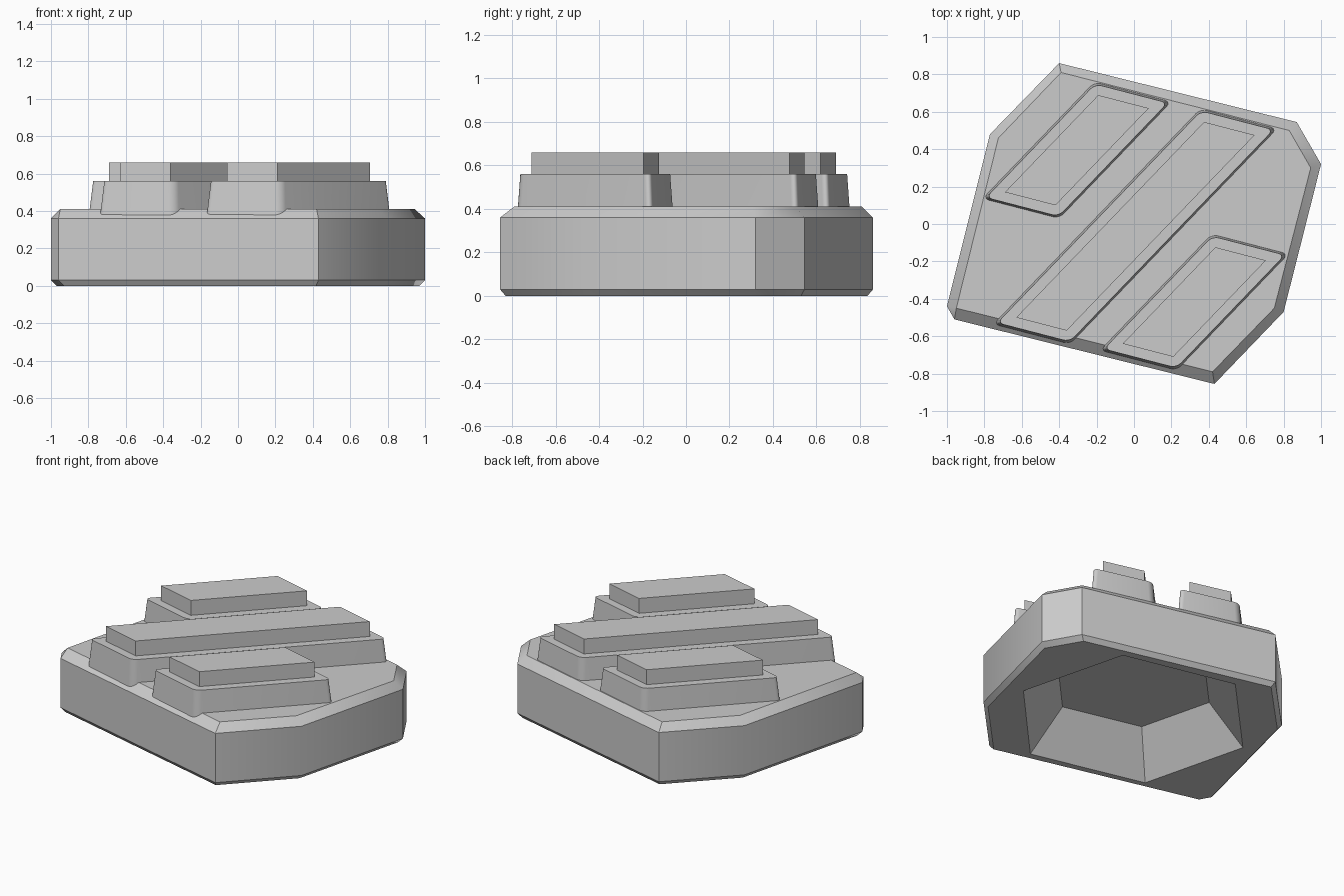
import bpy, bmesh, math
from mathutils import Vector

if "Cube" in bpy.data.objects:
    bpy.data.objects.remove(bpy.data.objects["Cube"])

grey = bpy.data.materials.new("mid_grey")
grey.diffuse_color = (0.6, 0.6, 0.6, 1)
grey.use_nodes = True
grey.node_tree.nodes["Principled BSDF"].inputs["Base Color"].default_value = grey.diffuse_color


def finish(bm, name):
    """Turn a bmesh into a smooth-by-angle object."""
    bmesh.ops.remove_doubles(bm, verts=bm.verts, dist=0.0005)
    bmesh.ops.recalc_face_normals(bm, faces=bm.faces)
    mesh = bpy.data.meshes.new(name)
    bm.to_mesh(mesh)
    bm.free()
    mesh.materials.append(grey)
    ob = bpy.data.objects.new(name, mesh)
    bpy.context.collection.objects.link(ob)
    bpy.ops.object.select_all(action='DESELECT')
    ob.select_set(True)
    bpy.context.view_layer.objects.active = ob
    bpy.ops.object.shade_smooth_by_angle(angle=math.radians(35))
    return ob


def ring(bm, pts, z, scale=1.0):
    return [bm.verts.new((x * scale, y * scale, z)) for x, y in pts]


def skin(bm, rings):
    """Join consecutive rings with quads."""
    for a, b in zip(rings, rings[1:]):
        n = len(a)
        for i in range(n):
            j = (i + 1) % n
            bm.faces.new((a[i], a[j], b[j], b[i]))


# Base block: chamfered eight-sided slab with a tapered recess underneath
outline = [(-0.40, 0.86), (0.87, 0.545), (1.0, 0.32), (0.80, -0.47),
           (0.43, -0.855), (-0.96, -0.51), (-1.0, -0.44), (-0.77, 0.48)]
top_edge = [(-0.39, 0.81), (0.83, 0.50), (0.945, 0.30), (0.75, -0.45),
            (0.42, -0.79), (-0.95, -0.45), (-0.95, -0.45), (-0.725, 0.46)]
recess = [(-0.20, 0.72), (0.55, 0.55), (0.735, -0.17),
          (0.21, -0.73), (-0.55, -0.55), (-0.73, 0.16)]

bm = bmesh.new()
top = ring(bm, top_edge, 0.41)
foot = ring(bm, outline, 0.0, 0.97)
skin(bm, [top, ring(bm, outline, 0.36), ring(bm, outline, 0.03), foot])
bm.faces.new(top)
rim = ring(bm, recess, 0.0)
roof = ring(bm, recess, 0.255, 0.69)
skin(bm, [rim, roof])
bm.faces.new(roof)
# Flat underside between the foot and the recess rim
edges = []
for loop in (foot, rim):
    for i, v in enumerate(loop):
        w = loop[(i + 1) % len(loop)]
        edges.append(bm.edges.get((v, w)))
bmesh.ops.triangle_fill(bm, edges=edges, use_beauty=True)
finish(bm, "base_block")


# Diagonal stepped bars
def slanted(start, length, grow):
    """Parallelogram outline, pushed outward by grow on every side."""
    along = Vector((0.693, 0.721))
    across = Vector((0.968, -0.251))
    g = grow / abs(along.cross(across))
    p = Vector(start) - (along + across) * g
    u, v = along * (length + 2 * g), across * (0.279 + 2 * g)
    return [p, p + u, p + u + v, p + v]


def prism(name, low, high, z0, z1, radius=0.0):
    bm = bmesh.new()
    a, b = ring(bm, low, z0), ring(bm, high, z1)
    skin(bm, [a, b])
    bm.faces.new(a)
    bm.faces.new(b)
    if radius:
        uprights = [bm.edges.get((p, q)) for p, q in zip(a, b)]
        bmesh.ops.bevel(bm, geom=uprights, offset=radius, offset_type='OFFSET',
                        segments=5, profile=0.5, affect='EDGES')
    finish(bm, name)


for side, start, length in (("left", (-0.69, 0.17), 0.72),
                            ("middle", (-0.63, -0.50), 1.45),
                            ("right", (-0.06, -0.64), 0.715)):
    prism(side + "_bar_step", slanted(start, length, 0.066),
          slanted(start, length, 0.053), 0.36, 0.56, 0.035)
    cap = slanted(start, length, 0.0)
    prism(side + "_bar_cap", cap, cap, 0.55, 0.66)
